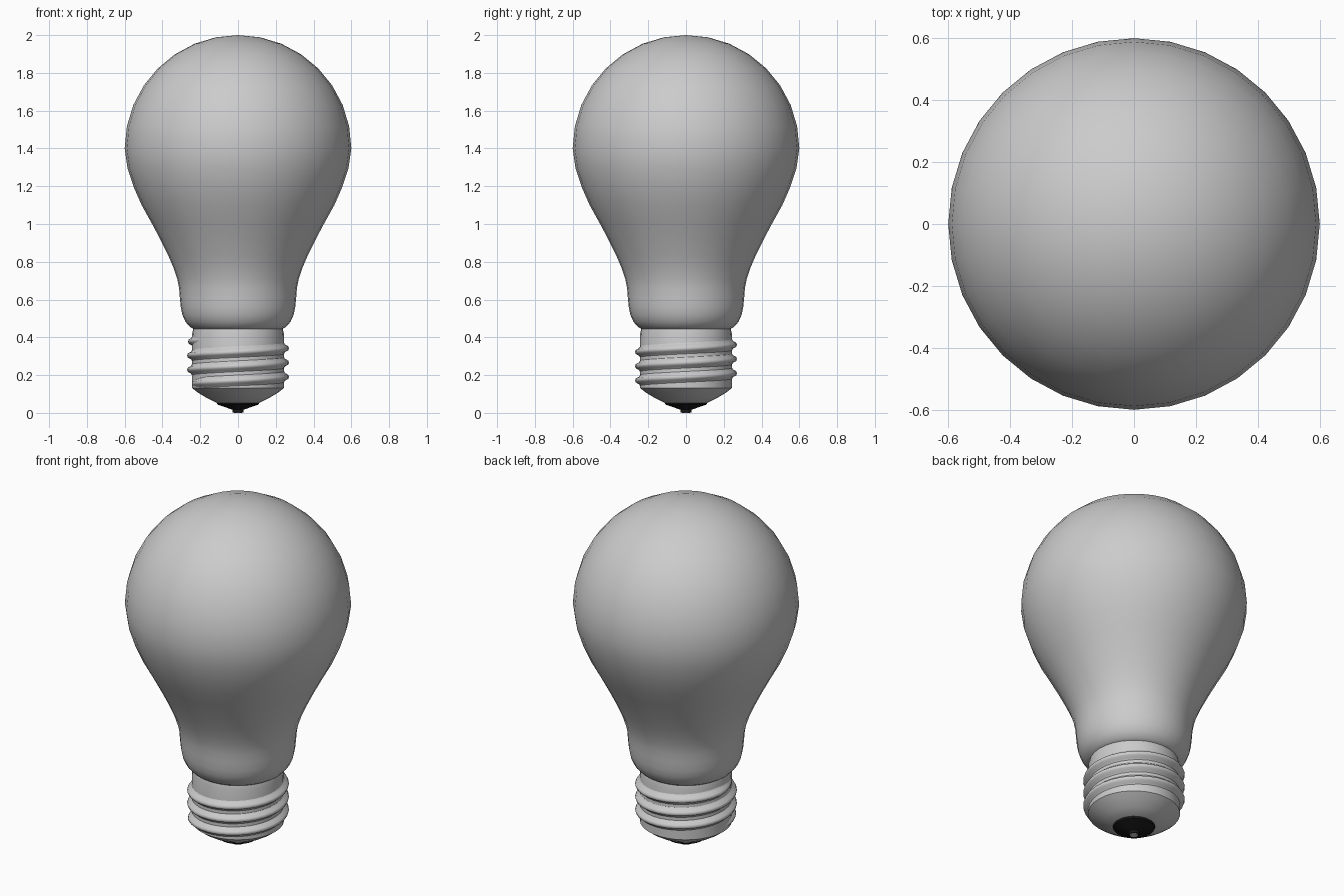
import bpy, bmesh
from math import sin, cos, pi, radians

if "Cube" in bpy.data.objects:
    bpy.data.objects.remove(bpy.data.objects["Cube"])

SEG = 32


def make_object(name, bm, angle=40, color=None):
    bmesh.ops.remove_doubles(bm, verts=bm.verts, dist=1e-5)
    bmesh.ops.recalc_face_normals(bm, faces=bm.faces)
    mesh = bpy.data.meshes.new(name)
    bm.to_mesh(mesh)
    bm.free()
    ob = bpy.data.objects.new(name, mesh)
    bpy.context.collection.objects.link(ob)
    if color:
        mat = bpy.data.materials.new(name + "_color")
        mat.diffuse_color = color
        mat.use_nodes = True
        mat.node_tree.nodes["Principled BSDF"].inputs["Base Color"].default_value = mat.diffuse_color
        mesh.materials.append(mat)
    bpy.ops.object.select_all(action='DESELECT')
    ob.select_set(True)
    bpy.context.view_layer.objects.active = ob
    bpy.ops.object.shade_smooth_by_angle(angle=radians(angle))
    return ob


def lathe(name, profile, angle=40, color=None):
    bm = bmesh.new()
    verts = [bm.verts.new((r, 0, z)) for r, z in profile]
    edges = [bm.edges.new(p) for p in zip(verts, verts[1:])]
    bmesh.ops.spin(bm, geom=verts + edges, cent=(0, 0, 0), axis=(0, 0, 1),
                   angle=2 * pi, steps=SEG, use_duplicate=False)
    return make_object(name, bm, angle, color)


# Glass envelope: neck profile running into a round dome
neck = [(0, .44), (.228, .44), (.255, .456), (.278, .482), (.295, .52), (.303, .56),
        (.308, .61), (.312, .66), (.322, .71), (.342, .77), (.37, .835), (.412, .92),
        (.46, 1.01), (.51, 1.10), (.552, 1.195), (.585, 1.295)]
dome = [(.6 * cos(i * pi / 16), 1.4 + .6 * sin(i * pi / 16)) for i in range(8)]
lathe("glass_bulb", neck + dome + [(0, 2.0)])

# Metal screw cap with rounded lower end
lathe("screw_cap", [(0, .45), (.236, .45), (.243, .42), (.244, .28), (.244, .132),
                    (.21, .106), (.165, .079), (.11, .052), (0, .052)], 50)

# Helical thread ridge, fading into the cap at both ends
PITCH, TURNS = .0755, 3.1
section = [(-.032, 0), (-.020, .25), (-.011, .85), (0, 1), (.011, .85), (.020, .25), (.032, 0)]
bm = bmesh.new()
steps = int(TURNS * SEG)
rows = []
for i in range(steps + 1):
    a = pi + 2 * pi * i / SEG
    z = .153 + PITCH * i / SEG
    fade = min(1, i / 4, (steps - i) / 4)
    rows.append([bm.verts.new(((.242 + .028 * h * fade) * cos(a),
                               (.242 + .028 * h * fade) * sin(a), z + dz * (.4 + .6 * fade)))
                 for dz, h in section])
for a, b in zip(rows, rows[1:]):
    for j in range(len(section) - 1):
        bm.faces.new((a[j], b[j], b[j + 1], a[j + 1]))
thread = make_object("screw_thread", bm, 70)
# make sure the open ridge faces outwards
p = thread.data.polygons[len(thread.data.polygons) // 2]
if p.normal.x * p.center.x + p.normal.y * p.center.y < 0:
    thread.data.flip_normals()

# Black insulator and the small end contact
lathe("insulator", [(0, .053), (.112, .053), (.108, .044), (.03, .017), (.028, .003),
                    (0, .003)], 30, (.01, .01, .01, 1))
lathe("end_contact", [(0, .004), (.022, .004), (.02, 0), (0, 0)], 30)
